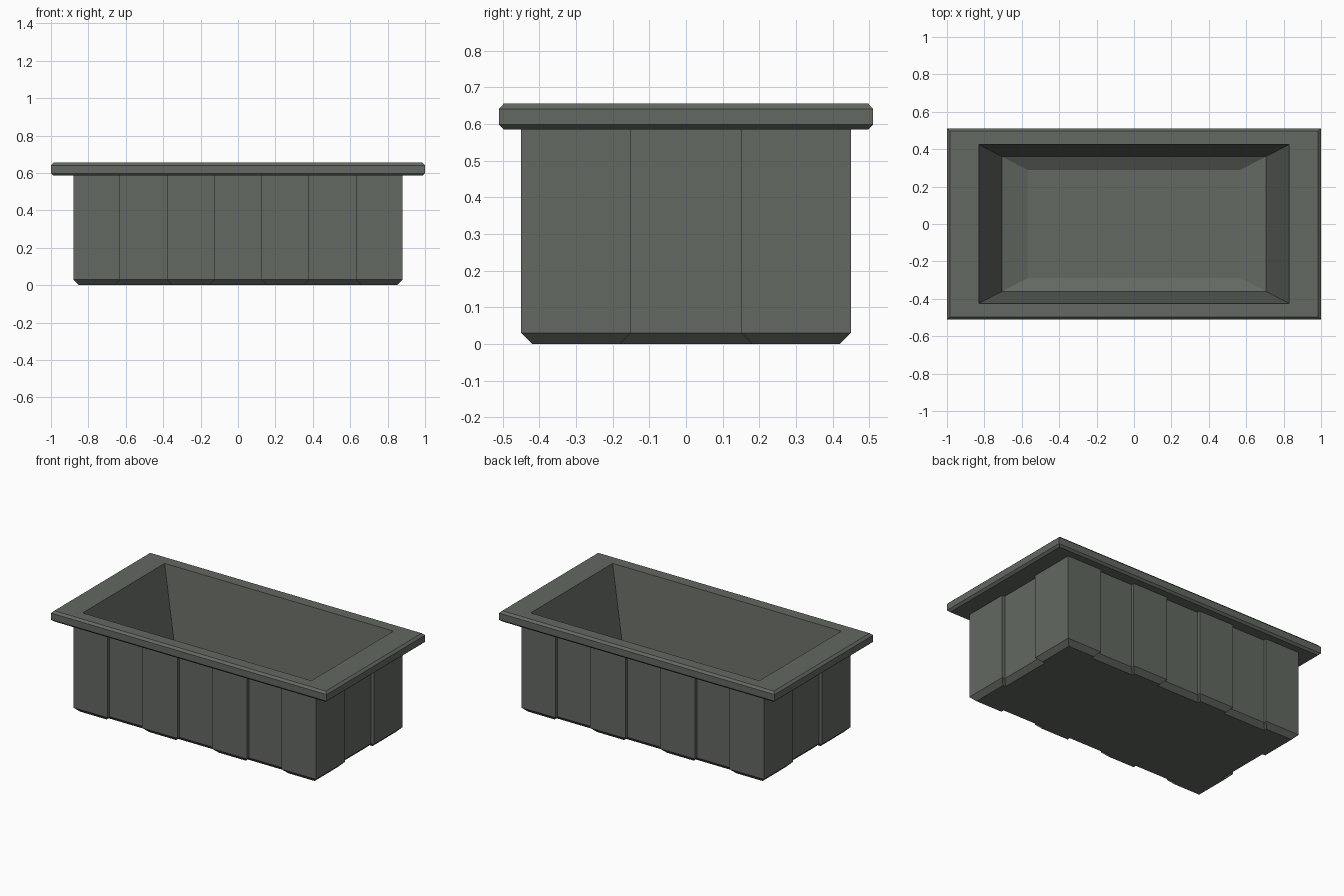
import bpy
import bmesh

cube = bpy.data.objects.get("Cube")
if cube:
    bpy.data.objects.remove(cube, do_unlink=True)

# Single grey-green stone colour
stone = bpy.data.materials.new("grey_green_stone")
stone.use_nodes = True
colour = (0.125, 0.14, 0.12, 1)
stone.diffuse_color = colour
bsdf = next(n for n in stone.node_tree.nodes if n.type == 'BSDF_PRINCIPLED')
bsdf.inputs["Base Color"].default_value = colour
bsdf.inputs["Roughness"].default_value = 0.9


def loft(name, loops, cap_start=False, cap_end=False):
    """Skin a stack of counter-clockwise loops with flat quads."""
    bm = bmesh.new()
    rings = [[bm.verts.new(p) for p in loop] for loop in loops]
    for a, b in zip(rings, rings[1:]):
        n = len(a)
        for i in range(n):
            j = (i + 1) % n
            bm.faces.new((a[i], a[j], b[j], b[i]))
    if cap_start:
        bm.faces.new(rings[0][::-1])
    if cap_end:
        bm.faces.new(rings[-1])
    mesh = bpy.data.meshes.new(name)
    bm.to_mesh(mesh)
    bm.free()
    mesh.materials.append(stone)
    obj = bpy.data.objects.new(name, mesh)
    bpy.context.collection.objects.link(obj)
    return obj


def rect(x, y, z):
    return [(-x, -y, z), (x, -y, z), (x, y, z), (-x, y, z)]


# Body outline: alternating raised and recessed panels on each side
HX, HY, STEP, CHAMFER = 0.88, 0.45, 0.02, 0.03


def stepped_side(half, breaks, out):
    """Points along one side, starting at its first corner."""
    pts = [(-half, out)]
    raised = True
    for t in breaks:
        here, there = (out, out - STEP) if raised else (out - STEP, out)
        pts += [(t, here), (t, there)]
        raised = not raised
    return pts


long_side = stepped_side(HX, (-0.63, -0.38, -0.125, 0.125, 0.38, 0.63), HY)
short_side = stepped_side(HY, (-0.15, 0.15), HX)
outline = [(t, -o) for t, o in long_side]
outline += [(o, t) for t, o in short_side]
outline += [(-t, o) for t, o in long_side]
outline += [(-o, -t) for t, o in short_side]


def inset(points, d):
    """Offset a right-angled outline inwards."""
    def normal(a, b):
        dx, dy = b[0] - a[0], b[1] - a[1]
        length = abs(dx) + abs(dy)
        return -dy / length, dx / length
    result = []
    for i, p in enumerate(points):
        n1 = normal(points[i - 1], p)
        n2 = normal(p, points[(i + 1) % len(points)])
        result.append((p[0] + d * (n1[0] + n2[0]), p[1] + d * (n1[1] + n2[1])))
    return result


def at_height(points, z):
    return [(x, y, z) for x, y in points]


loft("panelled_body", [at_height(inset(outline, CHAMFER), 0),
                       at_height(outline, CHAMFER),
                       at_height(outline, 0.59)], cap_start=True)

# Overhanging rim with chamfered edges
loft("rim", [rect(0.84, 0.42, 0.585), rect(0.985, 0.497, 0.585),
             rect(1, 0.51, 0.598), rect(1, 0.51, 0.641),
             rect(0.985, 0.497, 0.655), rect(0.83, 0.425, 0.655)])

# Tapered basin with a shallow sloped floor border
loft("basin", [rect(0.83, 0.425, 0.655), rect(0.705, 0.36, 0.12),
               rect(0.57, 0.29, 0.08)], cap_end=True)
